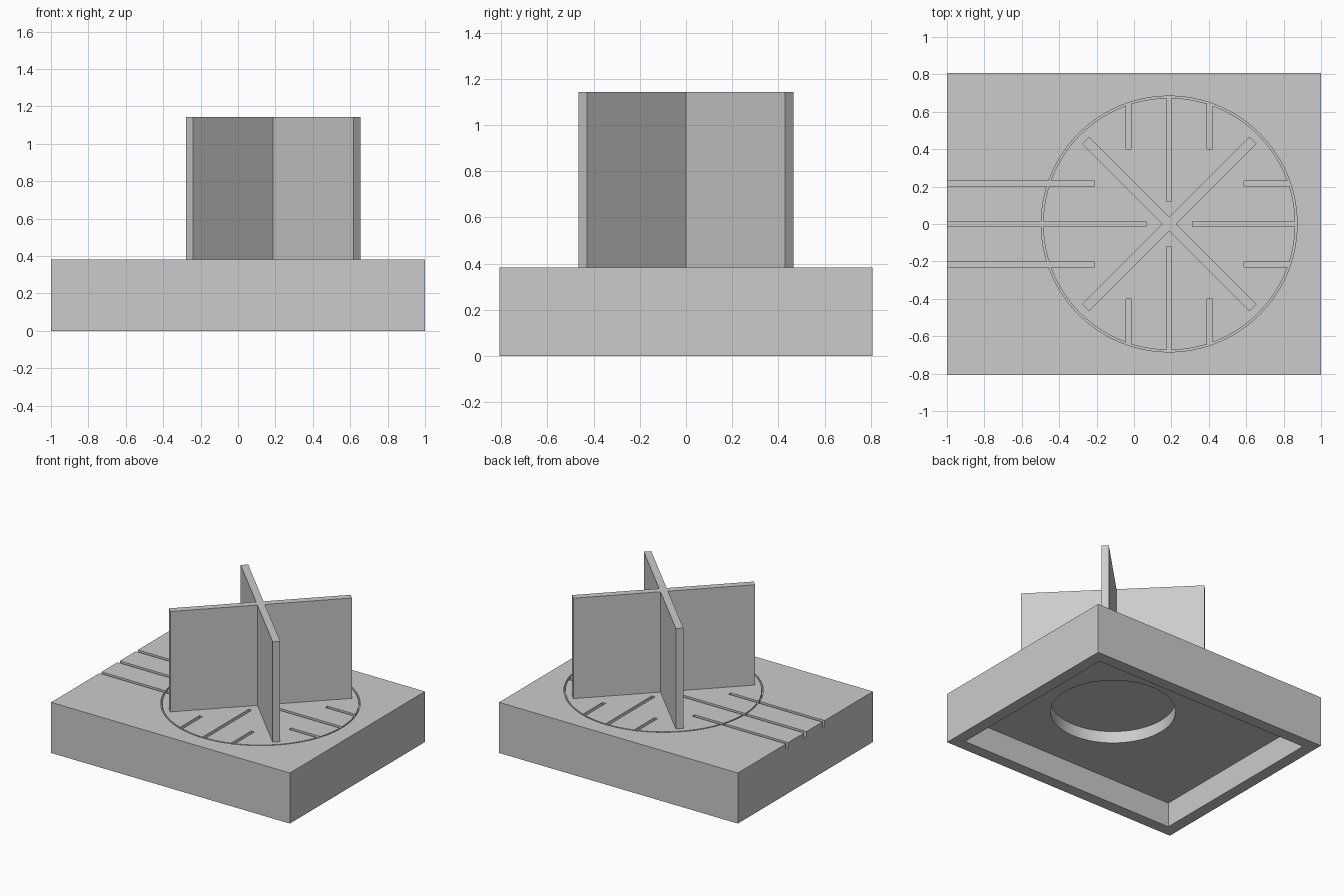
import bpy, bmesh, math
from mathutils import Matrix, Vector

cube = bpy.data.objects.get("Cube")
if cube:
    bpy.data.objects.remove(cube, do_unlink=True)

HALF_Y, TOP = 0.808, 0.383           # base block
CX = 0.188                           # centre of the cross and ring
RING_R, RING_W = 0.684, 0.01
SLOT_W, SLOT_D = 0.027, 0.045
CAVITY_Z, RECESS_Z = 0.187, 0.277

grey = bpy.data.materials.new("plain grey")
grey.use_nodes = True
grey.diffuse_color = (0.6, 0.6, 0.6, 1)
grey.node_tree.nodes["Principled BSDF"].inputs["Base Color"].default_value = (0.6, 0.6, 0.6, 1)


def finish(name, bm):
    bmesh.ops.recalc_face_normals(bm, faces=bm.faces)
    mesh = bpy.data.meshes.new(name)
    bm.to_mesh(mesh)
    bm.free()
    mesh.materials.append(grey)
    ob = bpy.data.objects.new(name, mesh)
    bpy.context.collection.objects.link(ob)
    return ob


def box(name, lo, hi):
    bm = bmesh.new()
    lo, hi = Vector(lo), Vector(hi)
    bmesh.ops.create_cube(bm, size=1, matrix=Matrix.Translation((lo + hi) / 2)
                          @ Matrix.Diagonal((*(hi - lo), 1)))
    return finish(name, bm)


def cylinder(name, r, z0, z1):
    bm = bmesh.new()
    bmesh.ops.create_cone(bm, cap_ends=True, segments=96, radius1=r, radius2=r, depth=z1 - z0,
                          matrix=Matrix.Translation((CX, 0, (z0 + z1) / 2)))
    return finish(name, bm)


def boolean(target, tool, operation="DIFFERENCE"):
    tool.hide_render = True
    mod = target.modifiers.new("cut", "BOOLEAN")
    mod.operation, mod.solver, mod.object = operation, "EXACT", tool
    bpy.ops.object.select_all(action="DESELECT")
    bpy.context.view_layer.objects.active = target
    target.select_set(True)
    bpy.ops.object.modifier_apply(modifier=mod.name)
    bpy.data.objects.remove(tool, do_unlink=True)


# Base block, hollow underneath with a round recess in its ceiling
base = box("base", (-1, -HALF_Y, 0), (1, HALF_Y, TOP))
rim = 0.088
boolean(base, box("cavity_cutter", (-1 + rim, -HALF_Y + rim, -0.1),
                  (1 - rim, HALF_Y - rim, CAVITY_Z)))
boolean(base, cylinder("recess_cutter", 0.43, 0.1, RECESS_Z))

# Thin ring groove in the top
ring = cylinder("ring_cutter", RING_R, TOP - SLOT_D, TOP + 0.1)
boolean(ring, cylinder("ring_core", RING_R - RING_W, TOP - 0.2, TOP + 0.2))
boolean(base, ring)


# Straight slots: middle and outer lanes in both directions
def slot(x0, x1, y0, y1):
    boolean(base, box("slot_cutter", (x0, y0, TOP - SLOT_D), (x1, y1, TOP + 0.1)))


h = SLOT_W / 2
for lane, inner_x, inner_y in ((0, 0.125, 0.12), (0.217, 0.4, 0.4), (-0.217, 0.4, 0.4)):
    end = math.sqrt((RING_R - RING_W / 2) ** 2 - lane ** 2)
    slot(-1.1, CX - inner_x, lane - h, lane + h)
    slot(CX + inner_x, CX + end, lane - h, lane + h)
    for a, b in ((inner_y, end), (-end, -inner_y)):
        slot(CX + lane - h, CX + lane + h, a, b)

# Upright cross of two diagonal panels
LENGTH, THICK, HEIGHT = 1.266, 0.052, 1.143


def panel(name, angle):
    ob = box(name, (-LENGTH / 2, -THICK / 2, TOP), (LENGTH / 2, THICK / 2, HEIGHT))
    ob.data.transform(Matrix.Translation((CX, 0, 0)) @ Matrix.Rotation(angle, 4, "Z"))
    return ob


cross = panel("cross_panels", math.pi / 4)
boolean(cross, panel("second_panel", -math.pi / 4), "UNION")

# Round walls smooth, edges sharp
bpy.ops.object.select_all(action="DESELECT")
base.select_set(True)
bpy.context.view_layer.objects.active = base
bpy.ops.object.shade_smooth_by_angle(angle=math.radians(30))
